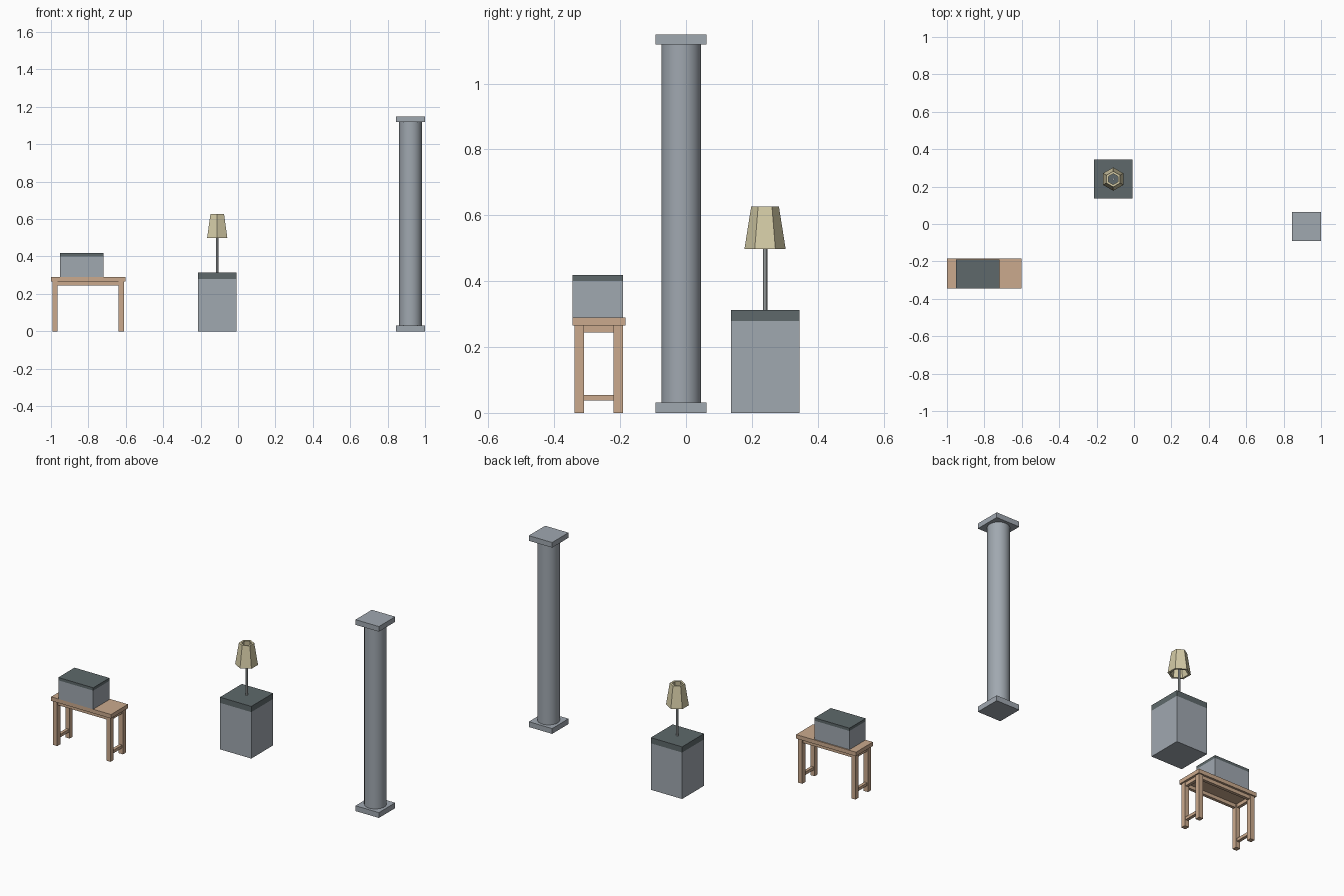
import bpy, bmesh, math

if "Cube" in bpy.data.objects:
    bpy.data.objects.remove(bpy.data.objects["Cube"])


def material(name, rgb):
    def lin(c):
        c /= 255
        return c / 12.92 if c <= 0.04045 else ((c + 0.055) / 1.055) ** 2.4
    m = bpy.data.materials.new(name)
    m.diffuse_color = (*[lin(c) for c in rgb], 1)
    m.use_nodes = True
    m.node_tree.nodes["Principled BSDF"].inputs["Base Color"].default_value = m.diffuse_color
    return m


WOOD = material("light wood", (203, 170, 141))
GREY = material("pale grey", (160, 168, 176))
DARK = material("dark slate", (94, 105, 107))
CREAM = material("cream shade", (212, 203, 166))
METAL = material("lamp metal", (190, 196, 197))


def add(name, bm, mat):
    bmesh.ops.recalc_face_normals(bm, faces=bm.faces)
    me = bpy.data.meshes.new(name)
    bm.to_mesh(me)
    bm.free()
    me.materials.append(mat)
    ob = bpy.data.objects.new(name, me)
    bpy.context.collection.objects.link(ob)
    return ob


def box(name, x, y, z, mat):
    bm = bmesh.new()
    bmesh.ops.create_cube(bm, size=1)
    for v in bm.verts:
        v.co = [r[0] if c < 0 else r[1] for r, c in zip((x, y, z), v.co)]
    return add(name, bm, mat)


def lathe(name, cx, cy, profile, sides, mat, closed=False, turn=0.0):
    """Spin (radius, z) points; a closed profile makes a hollow ring."""
    bm = bmesh.new()
    rings = [[bm.verts.new((cx + r * math.cos(turn + 2 * math.pi * i / sides),
                            cy + r * math.sin(turn + 2 * math.pi * i / sides), z))
              for i in range(sides)] for r, z in profile]
    pairs = list(zip(rings, rings[1:]))
    if closed:
        pairs.append((rings[-1], rings[0]))
    else:
        bm.faces.new(rings[0])
        bm.faces.new(rings[-1])
    for a, b in pairs:
        for i in range(sides):
            j = (i + 1) % sides
            bm.faces.new((a[i], a[j], b[j], b[i]))
    return add(name, bm, mat)


# Side table: top, apron, legs, end stretchers
box("table_top", (-1.0, -0.602), (-0.345, -0.184), (0.265, 0.289), WOOD)
leg_x = {"left": (-0.992, -0.964), "right": (-0.638, -0.61)}
leg_y = {"front": (-0.338, -0.309), "back": (-0.22, -0.191)}
for sx, lx in leg_x.items():
    for sy, ly in leg_y.items():
        box(f"table_leg_{sy}_{sx}", lx, ly, (0, 0.265), WOOD)
    mid = sum(lx) / 2
    box(f"table_stretcher_{sx}", (mid - 0.009, mid + 0.009), (-0.309, -0.22), (0.037, 0.055), WOOD)
    box(f"table_end_apron_{sx}", (mid - 0.009, mid + 0.009), (-0.309, -0.22), (0.244, 0.265), WOOD)
for sy, ly in leg_y.items():
    mid = sum(ly) / 2
    box(f"table_apron_{sy}", (-0.964, -0.638), (mid - 0.009, mid + 0.009), (0.244, 0.265), WOOD)

# Chest on the table
box("chest_body", (-0.952, -0.72), (-0.345, -0.191), (0.289, 0.401), GREY)
box("chest_lid", (-0.952, -0.72), (-0.345, -0.191), (0.401, 0.418), DARK)

# Cabinet under the lamp
box("cabinet_body", (-0.215, -0.007), (0.136, 0.344), (0, 0.279), GREY)
box("cabinet_top", (-0.215, -0.007), (0.136, 0.344), (0.279, 0.313), DARK)

# Lamp: pole and hollow six-sided shade
lathe("lamp_pole", -0.111, 0.24, [(0.0068, 0.313), (0.0068, 0.56)], 8, METAL)
lathe("lamp_shade", -0.111, 0.24,
      [(0.0625, 0.498), (0.042, 0.627), (0.029, 0.627), (0.049, 0.498)],
      6, CREAM, closed=True, turn=math.pi / 6)

# Column: base, round shaft, cap
for name, z in (("column_base", (0, 0.032)), ("column_cap", (1.118, 1.149))):
    box(name, (0.845, 1.0), (-0.092, 0.063), z, GREY)
shaft = lathe("column_shaft", 0.9225, -0.0145, [(0.0605, 0.032), (0.0605, 1.118)], 32, GREY)
bpy.context.view_layer.objects.active = shaft
shaft.select_set(True)
bpy.ops.object.shade_smooth_by_angle(angle=math.radians(30))
